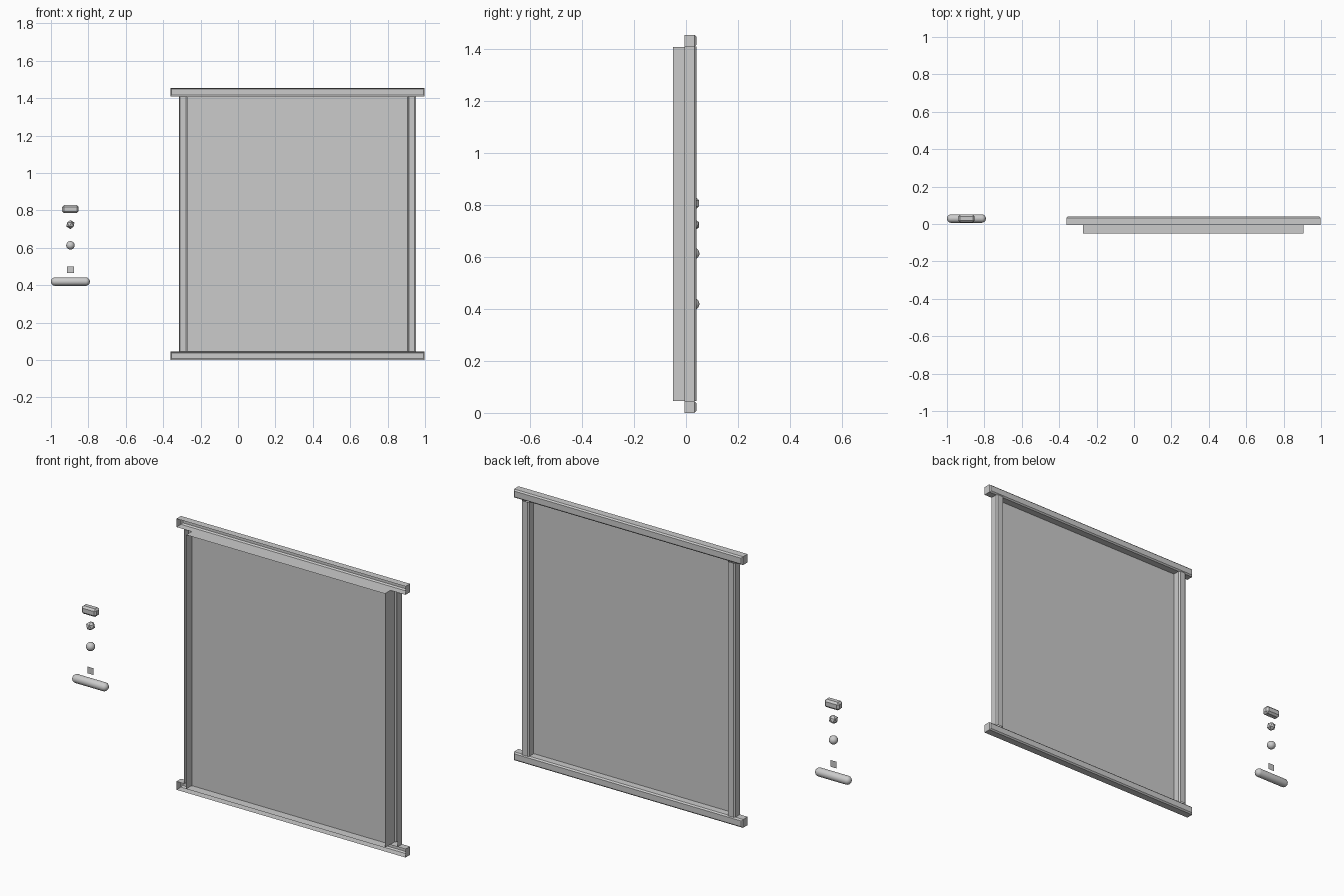
import bpy, bmesh
from mathutils import Matrix

if "Cube" in bpy.data.objects:
    bpy.data.objects.remove(bpy.data.objects["Cube"])

Y0, Y1 = -0.005, 0.04       # open front and bevelled back of the frame
C = 0.007                   # frame bevel


def finish(name, bm, smooth=False):
    bmesh.ops.recalc_face_normals(bm, faces=bm.faces)
    me = bpy.data.meshes.new(name)
    bm.to_mesh(me)
    bm.free()
    ob = bpy.data.objects.new(name, me)
    bpy.context.collection.objects.link(ob)
    for p in me.polygons:
        p.use_smooth = smooth
    return ob


def box(bm, lo, hi):
    size = [h - l for l, h in zip(lo, hi)]
    mid = [(h + l) / 2 for l, h in zip(lo, hi)]
    m = Matrix.Translation(mid) @ Matrix.Diagonal((*size, 1))
    bmesh.ops.create_cube(bm, size=1, matrix=m)


def open_front(bm, y):
    front = [f for f in bm.faces if all(v.co.y < y + 1e-4 for v in f.verts)]
    bmesh.ops.delete(bm, geom=front, context='FACES_ONLY')


def rail(name, z):
    # tray with chamfered back edges and no front face
    bm = bmesh.new()
    box(bm, (-0.362, Y0, z), (0.998, Y1, z + 0.045))
    back = [e for e in bm.edges if all(v.co.y > Y1 - 1e-4 for v in e.verts)]
    bmesh.ops.bevel(bm, geom=back, offset=C, segments=1, affect='EDGES')
    open_front(bm, Y0)
    return finish(name, bm)


def post(name, x):
    # upright channel, open to the front, with a joint near its foot
    w = 0.0225
    prof = [(-w, Y0), (-w, Y1 - C), (C - w, Y1), (w - C, Y1), (w, Y1 - C), (w, Y0)]
    bm = bmesh.new()
    rings = [[bm.verts.new((x + a, b, z)) for a, b in prof] for z in (0.045, 0.17, 1.41)]
    for lo, hi in zip(rings, rings[1:]):
        for i in range(5):
            bm.faces.new((lo[i], lo[i + 1], hi[i + 1], hi[i]))
    return finish(name, bm)


# frame
rail("bottom_rail", 0.0)
rail("top_rail", 1.41)
post("left_post", -0.294)
post("right_post", 0.929)

# shallow panel tray, open to the front
bm = bmesh.new()
box(bm, (-0.273, -0.05, 0.0455), (0.907, -0.003, 1.409))
open_front(bm, -0.05)
finish("panel", bm)

# small loose parts beside the frame
X, Y = -0.896, 0.029

bm = bmesh.new()
box(bm, (X - 0.044, Y - 0.021, 0.785), (X + 0.044, Y + 0.021, 0.828))
bmesh.ops.bevel(bm, geom=bm.edges[:], offset=0.01, segments=1, affect='EDGES')
finish("bevelled_block", bm)

bm = bmesh.new()
bmesh.ops.create_icosphere(bm, subdivisions=1, radius=0.024,
                           matrix=Matrix.Translation((X, Y, 0.724)))
finish("faceted_ball", bm)

bm = bmesh.new()
bmesh.ops.create_uvsphere(bm, u_segments=24, v_segments=16, radius=0.0225,
                          matrix=Matrix.Translation((X, Y, 0.613)))
finish("round_ball", bm, True)

bm = bmesh.new()
m = Matrix.Translation((X, Y, 0.483)) @ Matrix.Rotation(1.5707963, 4, 'X')
bmesh.ops.create_grid(bm, x_segments=1, y_segments=1, size=0.018, matrix=m)
finish("flat_tile", bm)

# capsule: a sphere split at its equator and stretched along x
bm = bmesh.new()
bmesh.ops.create_uvsphere(bm, u_segments=24, v_segments=17, radius=0.0225,
                          matrix=Matrix.Rotation(1.5707963, 4, 'Y'))
for v in bm.verts:
    v.co.x += 0.0815 if v.co.x > 0 else -0.0815
bmesh.ops.translate(bm, verts=bm.verts, vec=(X, Y, 0.419))
finish("capsule", bm, True)
